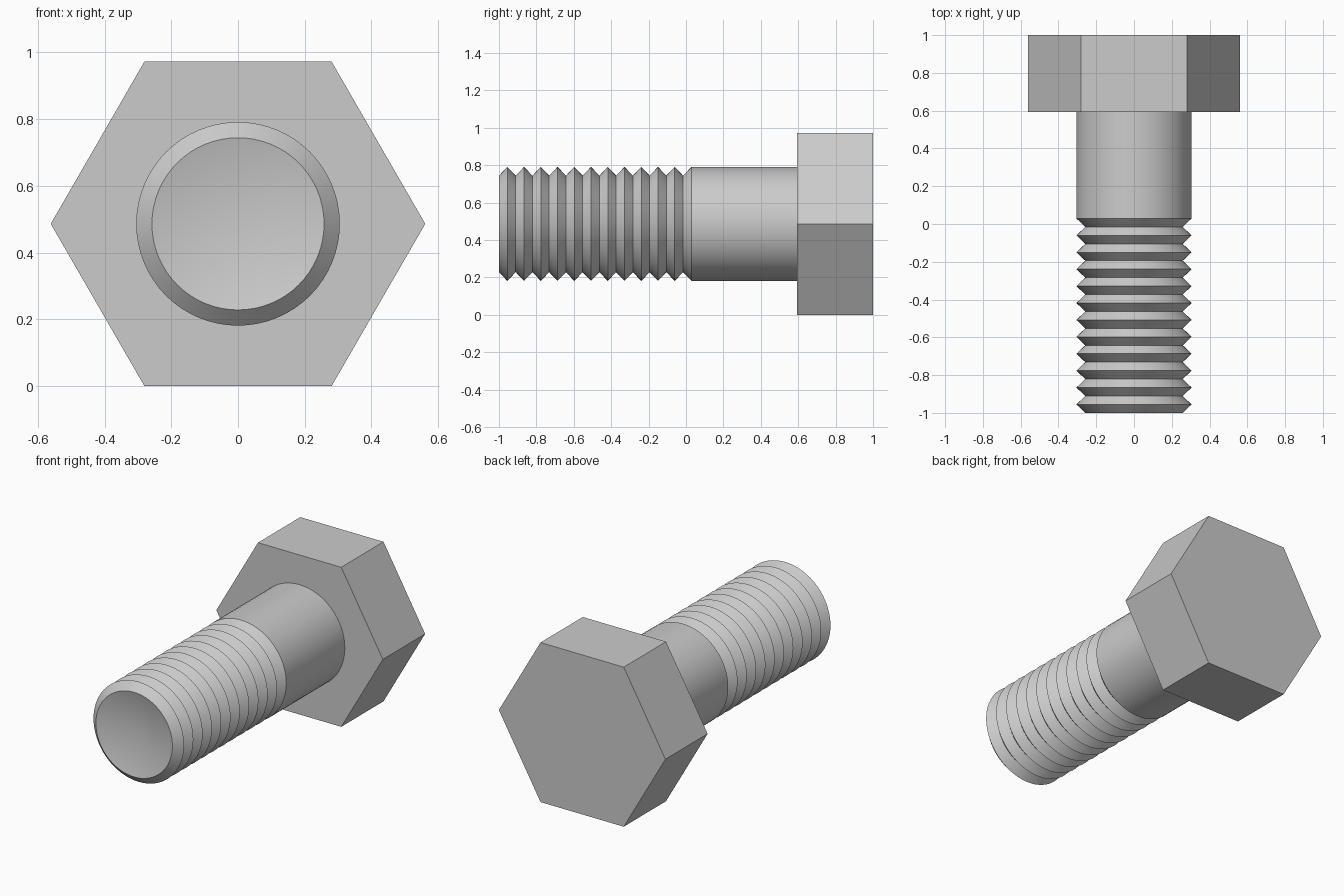
import bpy, bmesh, math
from mathutils import Matrix, Vector

cube = bpy.data.objects.get("Cube")
if cube:
    bpy.data.objects.remove(cube, do_unlink=True)

AXIS_Z = 0.486
HEAD_START, HEAD_END = 0.593, 1.0
HEX_RADIUS = AXIS_Z / math.cos(math.pi / 6)
CREST, ROOT = 0.305, 0.258
TURNS, PITCH = 12, 0.0895

steel = bpy.data.materials.new("steel grey")
steel.use_nodes = True
colour = (0.6, 0.6, 0.6, 1)
steel.diffuse_color = colour
steel.node_tree.nodes["Principled BSDF"].inputs["Base Color"].default_value = colour


def finish(bm, name):
    """Turn a bmesh into a shaded, coloured object."""
    bmesh.ops.recalc_face_normals(bm, faces=bm.faces)
    mesh = bpy.data.meshes.new(name)
    bm.to_mesh(mesh)
    bm.free()
    mesh.materials.append(steel)
    obj = bpy.data.objects.new(name, mesh)
    bpy.context.collection.objects.link(obj)
    bpy.ops.object.select_all(action='DESELECT')
    obj.select_set(True)
    bpy.context.view_layer.objects.active = obj
    bpy.ops.object.shade_smooth_by_angle(angle=math.radians(25))
    return obj


# Threaded shank: hollow tip, ridges, then a plain cylinder, turned about y
profile = [(0, -0.937)]
for i in range(TURNS):
    y = -1 + i * PITCH
    profile += [(ROOT, y), (CREST, y + PITCH / 2)]
profile += [(CREST, HEAD_START), (0, HEAD_START)]

bm = bmesh.new()
verts = [bm.verts.new((r, y, AXIS_Z)) for r, y in profile]
edges = [bm.edges.new(pair) for pair in zip(verts, verts[1:])]
bmesh.ops.spin(bm, geom=verts + edges, cent=(0, 0, AXIS_Z), axis=(0, 1, 0),
               angle=math.tau, steps=64, use_merge=True)
bmesh.ops.remove_doubles(bm, verts=bm.verts, dist=0.0001)
finish(bm, "threaded_shank")

# Hexagonal head with flats at top and bottom
bm = bmesh.new()
centre = Vector((0, (HEAD_START + HEAD_END) / 2, AXIS_Z))
bmesh.ops.create_cone(bm, cap_ends=True, segments=6, radius1=HEX_RADIUS,
                      radius2=HEX_RADIUS, depth=HEAD_END - HEAD_START)
# Put a corner on the x axis before laying the prism along y
corner = bm.verts[:][0].co
bmesh.ops.rotate(bm, verts=bm.verts,
                 matrix=Matrix.Rotation(-math.atan2(corner.y, corner.x), 3, 'Z'))
bmesh.ops.rotate(bm, verts=bm.verts, matrix=Matrix.Rotation(math.pi / 2, 3, 'X'))
bmesh.ops.translate(bm, verts=bm.verts, vec=centre)
finish(bm, "hex_head")
